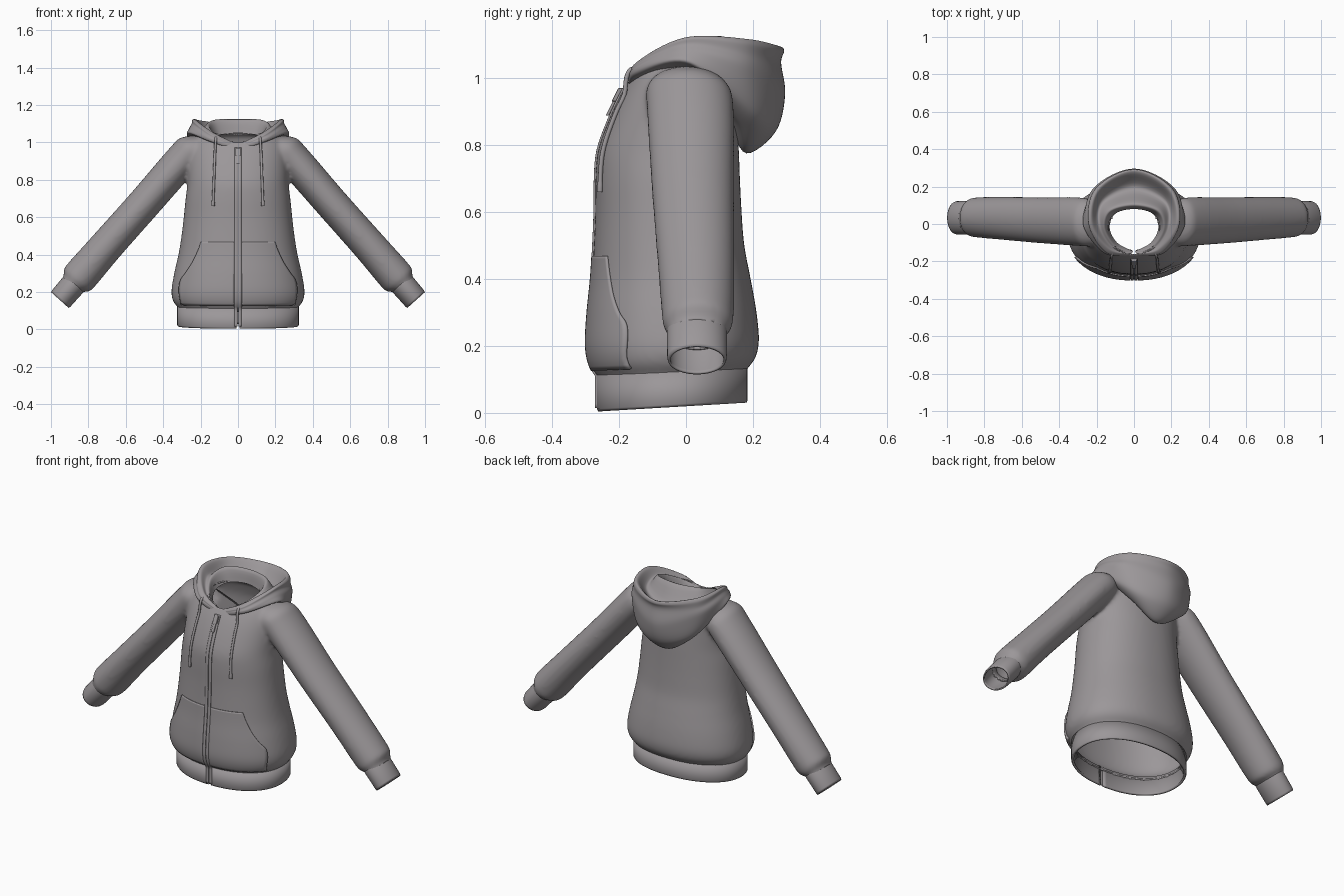
import bpy, bmesh, math
from mathutils import Vector

if "Cube" in bpy.data.objects:
    bpy.data.objects.remove(bpy.data.objects["Cube"])

fabric = bpy.data.materials.new("warm_grey_fabric")
fabric.diffuse_color = (0.33, 0.31, 0.32, 1)
fabric.use_nodes = True
fabric.node_tree.nodes["Principled BSDF"].inputs["Base Color"].default_value = fabric.diffuse_color
EXP = 2.2          # superellipse exponent of the torso section


def spline(pts, n):
    """Catmull-Rom through points of any dimension."""
    p = [Vector(q) for q in pts]
    p = [p[0]] + p + [p[-1]]
    out = []
    for i in range(1, len(p) - 2):
        a, b, c, d = p[i - 1:i + 3]
        for k in range(n):
            t = k / n
            out.append(0.5 * (2 * b + (c - a) * t + (2 * a - 5 * b + 4 * c - d) * t * t
                              + (3 * b - a - 3 * c + d) * t ** 3))
    return out + [p[-2]]


def lerp_table(table, z):
    for a, b in zip(table, table[1:]):
        if z <= b[0]:
            t = max(0, (z - a[0]) / max(b[0] - a[0], 1e-6))
            return [u + (v - u) * t for u, v in zip(a, b)]
    return list(table[-1])


def tilt(p):
    """The hem hangs lower in front than at the back."""
    return Vector((p[0], p[1], p[2] + 0.06 * (p[1] + 0.265) * max(0, 1 - p[2] / 0.5)))


def add_grid(bm, rows, closed=False, caps=False):
    vs = [[bm.verts.new(p) for p in r] for r in rows]
    n = len(rows[0])
    for r0, r1 in zip(vs, vs[1:]):
        for i in range(n if closed else n - 1):
            k = (i + 1) % n
            bm.faces.new((r0[i], r0[k], r1[k], r1[i]))
    if caps:
        bm.faces.new(vs[0][::-1])
        bm.faces.new(vs[-1])


def finish(name, bm, thick=0, offset=-1, mirror=False):
    me = bpy.data.meshes.new(name)
    bm.to_mesh(me)
    bm.free()
    ob = bpy.data.objects.new(name, me)
    bpy.context.collection.objects.link(ob)
    me.materials.append(fabric)
    for f in me.polygons:
        f.use_smooth = True
    if mirror:
        ob.modifiers.new("mirror", 'MIRROR')
    if thick:
        s = ob.modifiers.new("thickness", 'SOLIDIFY')
        s.thickness, s.offset = thick, offset
    return ob


# torso profile: height, half width, front y, back y
TORSO = [(.116, .328, -.267, .186), (.13, .34, -.279, .199), (.16, .353, -.29, .213), (.21, .355, -.296, .218),
         (.3, .34, -.291, .209), (.4, .318, -.281, .192), (.5, .302, -.275, .174),
         (.6, .29, -.271, .166), (.7, .28, -.27, .161), (.78, .27, -.263, .158),
         (.86, .268, -.236, .153), (.94, .265, -.2, .147), (1.0, .25, -.165, .13),
         (1.035, .21, -.14, .115), (1.052, .12, -.09, .09)]
HEM = [(0.004, .321, -.262, .181), (.012, .325, -.266, .184), (.114, .325, -.266, .184)]
torso_fine = spline(TORSO, 4)
surface = [Vector(h) for h in HEM] + torso_fine


def section(row, angles):
    z, a, f, b = row
    out = []
    for t in angles:
        c, s = math.cos(t), math.sin(t)
        x = math.copysign(abs(c) ** (2 / EXP), c) * a
        y = math.copysign(abs(s) ** (2 / EXP), s) * (b - f) / 2 + (f + b) / 2
        out.append(Vector((x, y, z)))
    return out


def front(x, z, grow=1.0):
    """Point on the torso front, pushed outward by a growth factor."""
    _, a, f, b = lerp_table(surface, z)
    cy = (f + b) / 2
    d = (b - f) / 2 * max(0, 1 - min(1, abs(x) / a) ** EXP) ** (1 / EXP)
    return tilt((x * grow, cy - d * grow, z))


# sleeve rings: centre x, centre z, half width, half depth, centre y
SLEEVE = [(.16, 1.005, .045, .075, .0), (.235, .968, .089, .122, .005), (.30, .905, .092, .13, .013),
          (.5, .675, .09, .123, .02), (.7, .45, .091, .115, .03), (.83, .3, .095, .108, .035),
          (.865, .262, .09, .102, .035), (.882, .245, .066, .088, .033), (.91, .21, .062, .084, .033)]
CUFF = [(.868, .255, .066, .088, .033), (.88, .241, .068, .09, .033),
        (.945, .166, .066, .089, .033), (.952, .157, .063, .086, .033)]
ALONG = Vector((.667, 0, -.745))
ACROSS = Vector((.745, 0, .667))


def tube_ring(row, side=1, n=48):
    x, z, r, ry, cy = row
    pts = []
    for i in range(n):
        t = 2 * math.pi * i / n
        p = Vector((x, cy, z)) + ACROSS * r * math.cos(t) - Vector((0, ry * math.sin(t), 0))
        p.x *= side
        pts.append(p)
    return pts


# torso and sleeves fused into one smooth cloth shell
bm = bmesh.new()
ring = [2 * math.pi * i / 96 for i in range(96)]
under = [Vector((.06, .314, -.255, .173)), Vector((.1, .316, -.257, .175))]
add_grid(bm, [section(r, ring) for r in under + torso_fine], True, True)
for side in (1, -1):
    add_grid(bm, [tube_ring(r, side) for r in spline(SLEEVE, 4)], True, True)
bmesh.ops.recalc_face_normals(bm, faces=bm.faces)
body = finish("hoodie_body", bm)
rem = body.modifiers.new("fuse", 'REMESH')
rem.mode, rem.voxel_size = 'VOXEL', 0.011
sm = body.modifiers.new("soften", 'SMOOTH')
sm.factor, sm.iterations = 0.5, 10
dg = bpy.context.evaluated_depsgraph_get()
fused = bpy.data.meshes.new_from_object(body.evaluated_get(dg))
body.modifiers.clear()
bm = bmesh.new()
bm.from_mesh(fused)
wrist = Vector((.893, 0, .232))


def is_opening(c):
    neck = c.z > .93 and (c.x / .14) ** 2 + ((c.y + .035) / .13) ** 2 < 1
    cuff_end = (Vector((abs(c.x), 0, c.z)) - wrist).dot(ALONG) > 0 and abs(c.x) > .8
    return c.z < .09 or neck or cuff_end


bmesh.ops.delete(bm, geom=[f for f in bm.faces if is_opening(f.calc_center_median())], context='FACES')
for v in bm.verts:
    v.co = tilt(v.co) if abs(v.co.x) < .42 else v.co
for f in bm.faces:
    f.smooth = True
bm.to_mesh(body.data)
bm.free()
s = body.modifiers.new("thickness", 'SOLIDIFY')
s.thickness, s.offset = 0.006, -1

# ribbed hem band, split at the zip
bm = bmesh.new()
g = 0.02
arc = [-math.pi / 2 + g + (2 * math.pi - 2 * g) * i / 120 for i in range(121)]
add_grid(bm, [[tilt(p) for p in section(r, arc)] for r in HEM])
finish("hem_band", bm, 0.012)

# cuffs
bm = bmesh.new()
add_grid(bm, [tube_ring(r) for r in CUFF], True)
finish("cuffs", bm, 0.007, mirror=True)

# front pouch pocket halves with curved hand openings
EDGE = [(.128, .30), (.2, .312), (.26, .304), (.3, .277), (.36, .24), (.42, .212), (.468, .195)]
edge = spline(EDGE, 4)
bm = bmesh.new()
add_grid(bm, [[front(.02 + (e[1] - .02) * i / 24, e[0], 1.008) for i in range(25)] for e in edge])
finish("front_pocket", bm, 0.009, 0, True)

# zip tapes down the front
bm = bmesh.new()
add_grid(bm, [[front(x, .015 + .955 * k / 80, 1.006) for x in (.002, .010, .018)] for k in range(81)])
finish("zip_tapes", bm, 0.008, 0, True)

# zip slider and pull tab
for name, z, size in (("zip_slider", .95, (.026, .018, .04)), ("zip_pull", .91, (.018, .01, .045))):
    bm = bmesh.new()
    bmesh.ops.create_cube(bm, size=1)
    p = front(0, z, 1.05)
    for v in bm.verts:
        v.co = Vector([c * k for c, k in zip(v.co, size)])
        v.co.y += v.co.z * .5
        v.co += p
    ob = finish(name, bm)
    for f in ob.data.polygons:
        f.use_smooth = False
    b = ob.modifiers.new("bevel", 'BEVEL')
    b.width, b.segments = .003, 2

# hood lying on the back: lengthwise lines from front centre to back centre
HOOD = [
    [(.01, -.14, .96), (.11, -.10, .99), (.20, .02, 1.01), (.13, .11, .92), (0, .13, .86)],        # tuck
    [(.012, -.155, .955), (.14, -.13, 1.0), (.25, .02, 1.03), (.15, .155, .87), (0, .18, .775)],   # bottom
    [(.015, -.168, .96), (.16, -.15, 1.01), (.274, .01, 1.048), (.185, .20, .90), (0, .268, .84)],
    [(.015, -.17, .975), (.16, -.155, 1.025), (.258, 0, 1.078), (.218, .19, 1.02), (0, .296, .95)],
    [(.014, -.169, .98), (.15, -.152, 1.035), (.244, 0, 1.10), (.207, .19, 1.07), (0, .284, 1.045)],  # crease
    [(.015, -.168, .985), (.145, -.15, 1.045), (.241, 0, 1.118), (.203, .19, 1.105), (0, .293, 1.08)],  # rim
    [(.015, -.16, .995), (.13, -.135, 1.052), (.222, 0, 1.118), (.185, .18, 1.112), (0, .275, 1.088)],
    [(.012, -.155, .99), (.115, -.125, 1.035), (.188, -.01, 1.08), (.165, .12, 1.05), (0, .19, 1.02)],  # bowl
    [(.008, -.15, .985), (.10, -.115, 1.03), (.155, -.02, 1.085), (.13, .07, 1.12), (0, .105, 1.125)],  # collar
    [(.005, -.145, .97), (.09, -.10, .99), (.13, -.02, 1.02), (.10, .055, 1.04), (0, .08, 1.05)],       # neck
]
lines = [spline(h + [(-x, y, z) for x, y, z in h[-2::-1]], 12) for h in HOOD]
columns = [spline(c, 6) for c in zip(*lines)]
bm = bmesh.new()
add_grid(bm, list(zip(*columns)))
finish("hood", bm)

# drawstrings with thicker tips
for side in (1, -1):
    cu = bpy.data.curves.new("drawstring", 'CURVE')
    cu.dimensions, cu.bevel_depth, cu.bevel_resolution, cu.use_fill_caps = '3D', .007, 3, True
    path = [Vector((.116, -.14, 1.03)), Vector((.118, -.165, 1.025)), Vector((.12, -.178, 1.0))]
    path += [front(.12 + .01 * k / 6, .95 - .27 * k / 6, 1.025) for k in range(7)]
    path.append(front(.13, .66, 1.025))
    path = spline(path, 3)
    sp = cu.splines.new('POLY')
    sp.points.add(len(path) - 1)
    for i, p in enumerate(path):
        sp.points[i].co = (p.x * side, p.y, p.z, 1)
        sp.points[i].radius = 1.3 if i > len(path) - 5 else 1
    sp.use_smooth = True
    cu.materials.append(fabric)
    ob = bpy.data.objects.new("drawstring", cu)
    bpy.context.collection.objects.link(ob)
